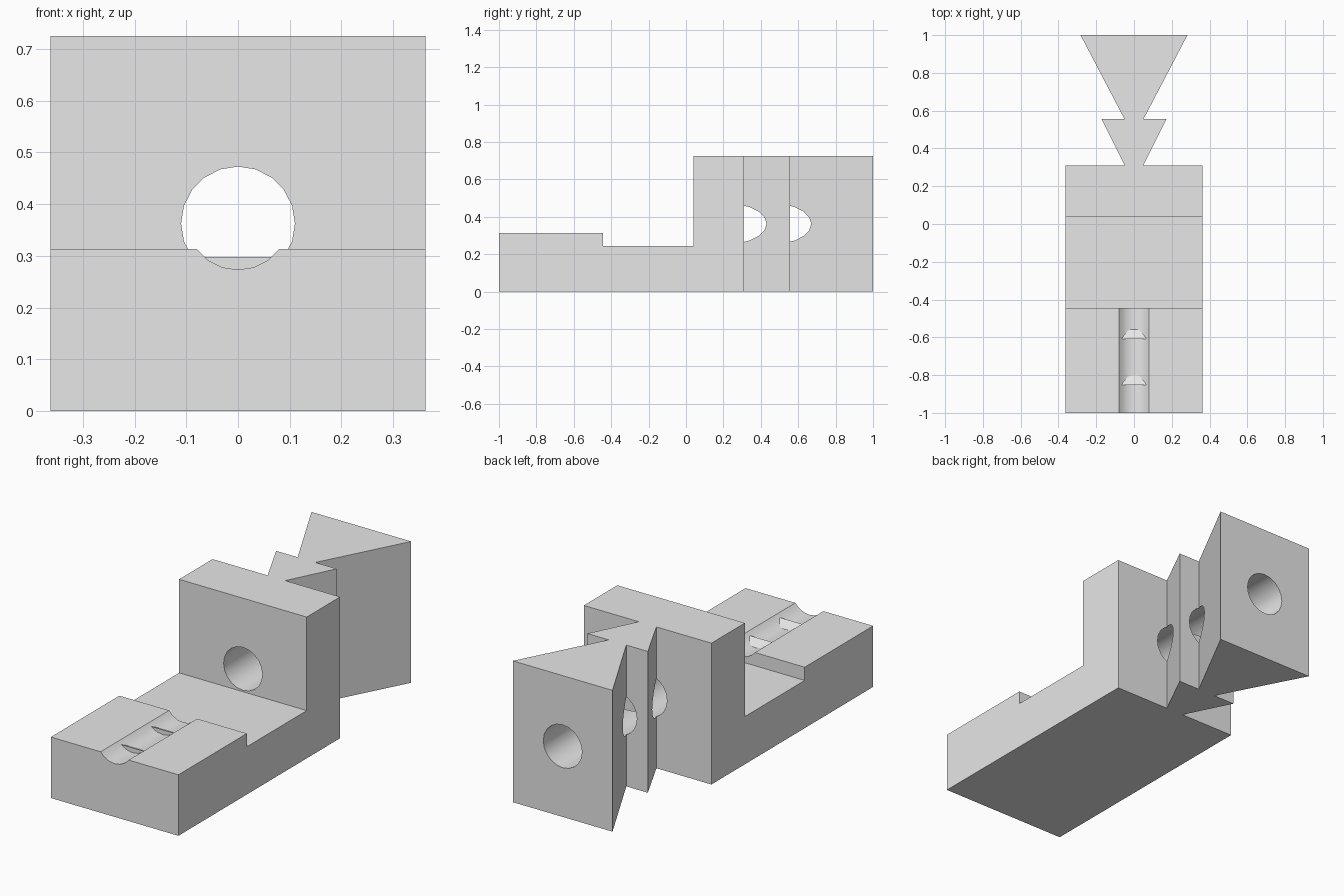
import bpy, bmesh
from math import radians
from mathutils import Matrix

old = bpy.data.objects.get("Cube")
if old:
    bpy.data.objects.remove(old, do_unlink=True)

grey = bpy.data.materials.new("plain grey")
grey.use_nodes = True
colour = (0.8, 0.8, 0.8, 1)
grey.diffuse_color = colour
grey.node_tree.nodes["Principled BSDF"].inputs["Base Color"].default_value = colour


def finish(bm, name):
    bmesh.ops.recalc_face_normals(bm, faces=bm.faces)
    mesh = bpy.data.meshes.new(name)
    bm.to_mesh(mesh)
    bm.free()
    mesh.materials.append(grey)
    ob = bpy.data.objects.new(name, mesh)
    bpy.context.collection.objects.link(ob)
    return ob


def prism(name, points, direction):
    """Extrude a closed outline along a direction."""
    bm = bmesh.new()
    face = bm.faces.new([bm.verts.new(p) for p in points])
    new = bmesh.ops.extrude_face_region(bm, geom=[face])["geom"]
    bmesh.ops.translate(bm, vec=direction,
                        verts=[v for v in new if isinstance(v, bmesh.types.BMVert)])
    return finish(bm, name)


def rod(name, radius, y0, y1, z):
    """Cylinder lying along y."""
    bm = bmesh.new()
    place = Matrix.Translation((0, (y0 + y1) / 2, z)) @ Matrix.Rotation(radians(90), 4, 'X')
    bmesh.ops.create_cone(bm, cap_ends=True, segments=20, radius1=radius,
                          radius2=radius, depth=y1 - y0, matrix=place)
    return finish(bm, name)


def cut(target, cutter):
    cutter.hide_render = True
    mod = target.modifiers.new("cut", 'BOOLEAN')
    mod.operation, mod.solver, mod.object = 'DIFFERENCE', 'EXACT', cutter
    bpy.context.view_layer.objects.active = target
    bpy.ops.object.modifier_apply(modifier=mod.name)
    bpy.data.objects.remove(cutter, do_unlink=True)


# Plan outline: block, then two dovetail teeth at the back
height = 0.725
half = [(0.362, -1), (0.362, 0.311), (0.05, 0.311), (0.172, 0.555),
        (0.05, 0.555), (0.283, 1)]
outline = half + [(-x, y) for x, y in reversed(half)]
body = prism("body", [(x, y, 0) for x, y in outline], (0, 0, height))

# Step cut that leaves the front platform and the lower ledge
step = [(-1.2, 0.313), (-0.445, 0.313), (-0.445, 0.245), (0.04, 0.245),
        (0.04, 0.9), (-1.2, 0.9)]
cut(body, prism("step_cutter", [(-0.5, y, z) for y, z in step], (1, 0, 0)))

# Through bore and the shallow groove in the platform
cut(body, rod("bore_cutter", 0.11, -0.2, 1.2, height / 2))
cut(body, rod("groove_cutter", 0.1, -1.2, -0.3, 0.373))

# Barbed ridges lying in the groove
for name, y in (("front_ridge", -0.853), ("back_ridge", -0.61)):
    wedge = [(y, 0.26), (y, 0.298), (y + 0.05, 0.276), (y + 0.06, 0.26)]
    prism(name, [(-0.067, a, z) for a, z in wedge], (0.134, 0, 0))

# Smooth the round walls, keep the corners sharp
bpy.ops.object.select_all(action='DESELECT')
body.select_set(True)
bpy.context.view_layer.objects.active = body
bpy.ops.object.shade_smooth_by_angle(angle=radians(30))
